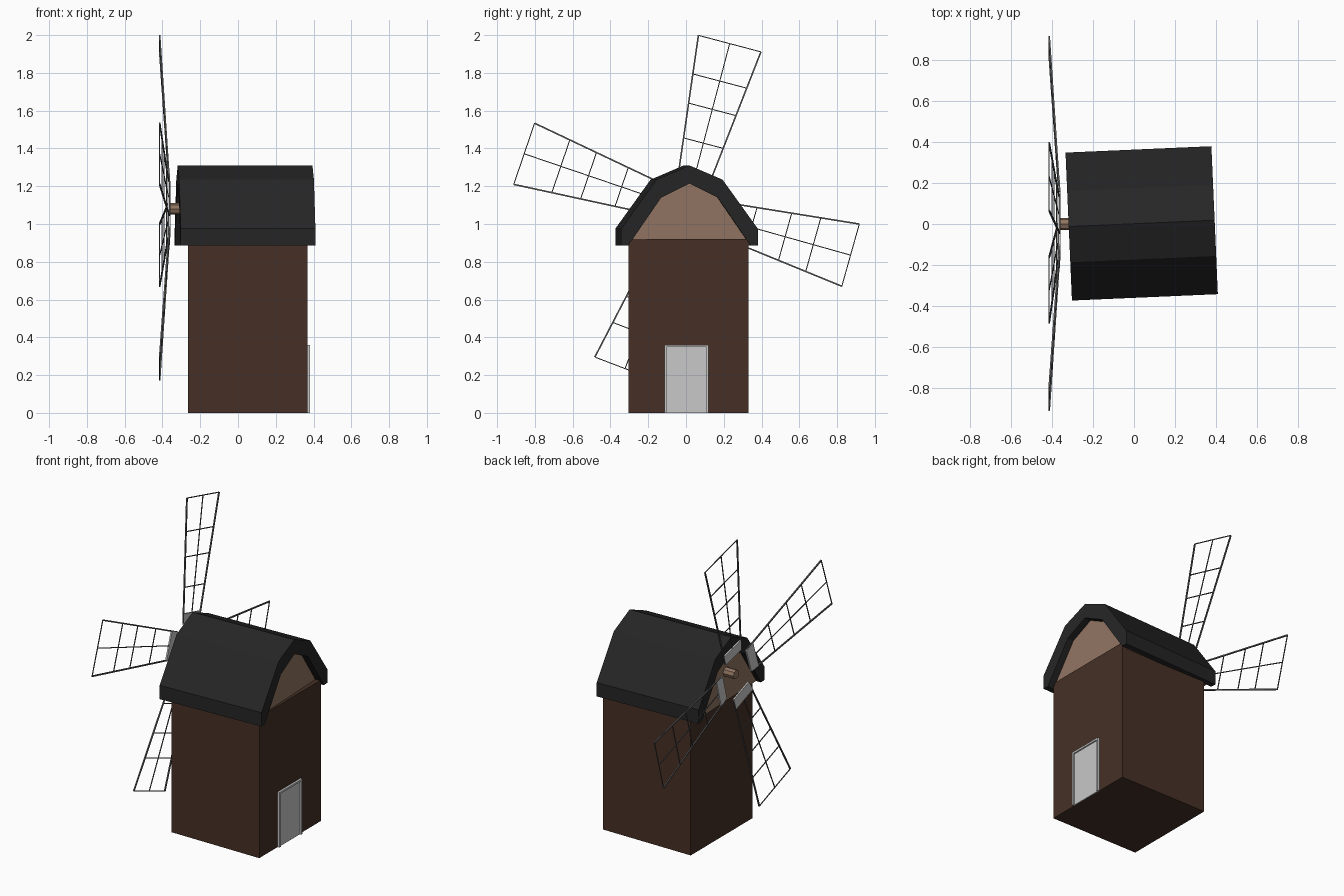
import bpy, math
from mathutils import Vector, Matrix

if "Cube" in bpy.data.objects:
    bpy.data.objects.remove(bpy.data.objects["Cube"])


def mat(name, rgb):
    m = bpy.data.materials.new(name)
    m.diffuse_color = (*rgb, 1)
    m.use_nodes = True
    m.node_tree.nodes["Principled BSDF"].inputs["Base Color"].default_value = m.diffuse_color
    return m


BROWN = mat("dark brown wall", (0.061, 0.030, 0.019))
TAN = mat("tan wood", (0.28, 0.175, 0.12))
BLACK = mat("black roof", (0.019, 0.019, 0.019))
GREY = mat("light grey", (0.58, 0.58, 0.58))
FRAME = mat("dark grey frame", (0.11, 0.11, 0.11))


def make(name, verts, faces, material):
    me = bpy.data.meshes.new(name)
    me.from_pydata([tuple(v) for v in verts], [], faces)
    me.materials.append(material)
    ob = bpy.data.objects.new(name, me)
    bpy.context.collection.objects.link(ob)
    return ob


BOX_FACES = [(0, 2, 3, 1), (4, 5, 7, 6), (0, 1, 5, 4), (2, 6, 7, 3), (0, 4, 6, 2), (1, 3, 7, 5)]


def box(name, x, y, z, material):
    return make(name, [(a, b, c) for c in z for b in y for a in x], BOX_FACES, material)


def prism(name, profile, x0, x1, material):
    """Extrude a (y, z) profile, anticlockwise seen from +x, along x."""
    n = len(profile)
    verts = [(x, y, z) for x in (x0, x1) for y, z in profile]
    faces = [tuple(range(n))[::-1], tuple(range(n, 2 * n))]
    faces += [(i, (i + 1) % n, n + (i + 1) % n, n + i) for i in range(n)]
    return make(name, verts, faces, material)


def mirrored(half):
    """Right half profile ending at the ridge -> whole profile."""
    return half + [(-y, z) for y, z in reversed(half[:-1])]


# Tower body
box("tower", (-0.265, 0.367), (-0.305, 0.33), (0, 0.92), BROWN)

# Door with a raised surround
box("door", (0.36, 0.372), (-0.105, 0.11), (0, 0.35), GREY)
for name, y, z in (("door_post_left", (-0.115, -0.103), (0, 0.36)),
                   ("door_post_right", (0.108, 0.12), (0, 0.36)),
                   ("door_lintel", (-0.103, 0.108), (0.348, 0.36))):
    box(name, (0.36, 0.381), y, z, GREY)

# Cap: gambrel roof shell and gable filling, turned slightly on the tower
outer = mirrored([(0.362, 0.885), (0.362, 0.975), (0.175, 1.235), (0, 1.31)])
inner = mirrored([(0.325, 0.885), (0.15, 1.14), (0, 1.215)])
gable = mirrored([(0.327, 0.888), (0.152, 1.142), (0, 1.217)])
roof = prism("roof", outer + inner[::-1], -0.357, 0.357, BLACK)
fill = prism("gable", gable, -0.325, 0.312, TAN)
for ob in (roof, fill):
    ob.location = (0.0375, 0.003, 0)
    ob.rotation_euler.z = math.radians(2.5)

# Hub shaft
HUB = Vector((-0.355, 0, 1.08))
bpy.ops.mesh.primitive_cylinder_add(vertices=8, radius=0.03, depth=0.09,
                                    location=(-0.318, 0, 1.08),
                                    rotation=(0, math.pi / 2, 0))
hub = bpy.context.object
hub.name = "hub"
hub.data.materials.append(TAN)


# Sails: lattice of thin bars, leaning outwards toward the tips
def blade_point(angle, r, side, dx=0.0):
    half = 0.067 + 0.115 * r
    c, s = math.cos(angle), math.sin(angle)
    t = side * half
    return HUB + Vector((-0.066 * r + dx, r * c - t * s, r * s + t * c))


def add_bar(verts, faces, a, b, w):
    d = (b - a).normalized()
    u = d.cross(Vector((1, 0, 0))).normalized() * (w / 2)
    v = d.cross(u).normalized() * (w / 2)
    k = len(verts)
    verts += [p + i * u + j * v for p in (a, b) for j in (-1, 1) for i in (-1, 1)]
    faces += [tuple(k + i for i in f) for f in BOX_FACES]


for n, deg in enumerate((75.2, 161.2, 249.1, 344.3), 1):
    ang = math.radians(deg)
    verts, faces = [], []
    for side, w in ((-1, 0.008), (0, 0.005), (1, 0.008)):
        add_bar(verts, faces, blade_point(ang, 0.14, side), blade_point(ang, 0.905, side), w)
    for r in (0.36, 0.545, 0.70, 0.905):
        add_bar(verts, faces, blade_point(ang, r, -1), blade_point(ang, r, 1), 0.005)
    make(f"sail_frame_{n}", verts, faces, FRAME)
    # Solid panel at the root of each sail
    root = [blade_point(ang, r, s, dx) for dx in (-0.005, 0.005)
            for r in (0.13, 0.20) for s in (-1, 1)]
    make(f"sail_root_panel_{n}", root, BOX_FACES, GREY)

# Consistent outward normals
import bmesh
for ob in bpy.data.objects:
    bm = bmesh.new()
    bm.from_mesh(ob.data)
    bmesh.ops.recalc_face_normals(bm, faces=bm.faces)
    bm.to_mesh(ob.data)
    bm.free()
